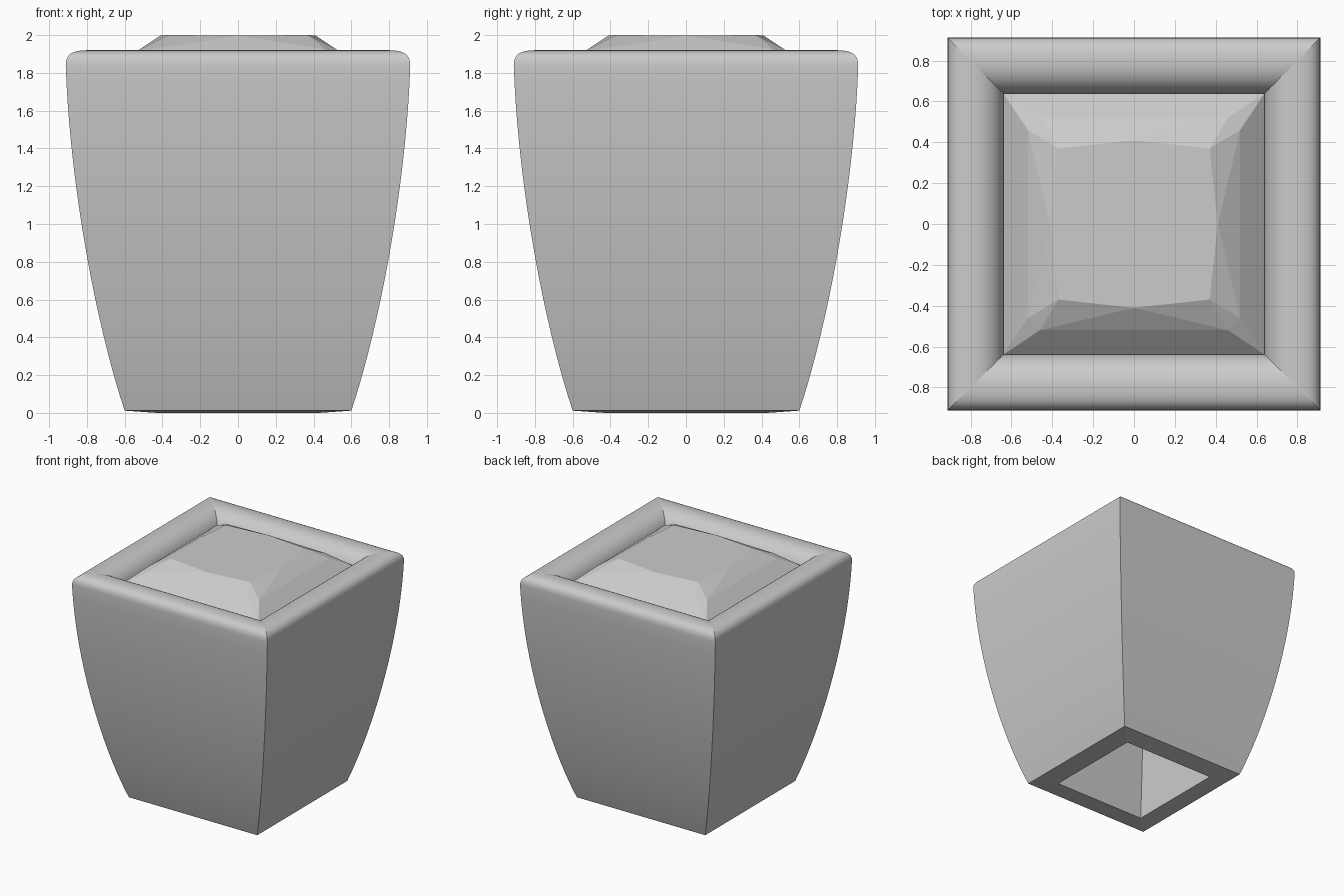
import bpy, bmesh
from mathutils import Vector
from mathutils.geometry import interpolate_bezier

if "Cube" in bpy.data.objects:
    bpy.data.objects.remove(bpy.data.objects["Cube"])


def curve(a, b, c, d, n):
    pts = [Vector((p[0], 0, p[1])) for p in (a, b, c, d)]
    return [(p.x, p.z) for p in interpolate_bezier(*pts, n)][:-1]


def finish(bm, name):
    bmesh.ops.recalc_face_normals(bm, faces=bm.faces)
    mesh = bpy.data.meshes.new(name)
    bm.to_mesh(mesh)
    bm.free()
    ob = bpy.data.objects.new(name, mesh)
    bpy.context.collection.objects.link(ob)
    return ob


def bridge(bm, r0, r1, smooth=False):
    n = len(r0)
    for i in range(n):
        j = (i + 1) % n
        bm.faces.new((r0[i], r0[j], r1[j], r1[i])).smooth = smooth


# Planter: closed profile (half width, height) swept round a square
profile = (
    curve((0.60, 0.012), (0.75, 0.46), (0.89, 1.2), (0.912, 1.84), 20)
    + curve((0.912, 1.84), (0.912, 1.90), (0.875, 1.92), (0.80, 1.92), 9)
    + curve((0.80, 1.92), (0.72, 1.92), (0.645, 1.87), (0.635, 1.77), 12)
    + curve((0.635, 1.77), (0.61, 1.2), (0.54, 0.5), (0.43, 0.0), 14)
    + [(0.43, 0.0)]
)
SIGNS = ((1, 1), (-1, 1), (-1, -1), (1, -1))
bm = bmesh.new()
rings = [[bm.verts.new((w * sx, w * sy, z)) for sx, sy in SIGNS]
         for w, z in profile]
for k, ring in enumerate(rings):
    bridge(bm, ring, rings[(k + 1) % len(rings)], True)
# sharp mitred corners and sharp foot edges
for e in bm.edges:
    a, b = (v.co for v in e.verts)
    if abs(a.z - b.z) > 1e-5 or (a - b).length < 0.4 or a.z < 0.02:
        e.smooth = False
finish(bm, "planter")

# Soil: faceted mound inside the rim
bm = bmesh.new()
corner, mid, top = [], [], []
edge_mid = ((0, 0.41), (-0.41, 0), (0, -0.41), (0.41, 0))
for i, (sx, sy) in enumerate(SIGNS):
    corner.append(bm.verts.new((0.638 * sx, 0.638 * sy, 1.82)))
    pair = [bm.verts.new((0.52 * sx, 0.46 * sy, 1.925)),
            bm.verts.new((0.46 * sx, 0.52 * sy, 1.925))]
    mid.append(pair if sx * sy > 0 else pair[::-1])
    top.append((bm.verts.new((0.37 * sx, 0.37 * sy, 2.0)),
                bm.verts.new((*edge_mid[i], 1.998))))
for i in range(4):
    j = (i + 1) % 4
    a, b = mid[i]
    c = mid[j][0]
    t, m = top[i]
    bm.faces.new((corner[i], a, b))
    bm.faces.new((corner[i], b, c, corner[j]))
    bm.faces.new((a, t, b))
    bm.faces.new((b, t, m))
    bm.faces.new((b, m, c))
    bm.faces.new((c, m, top[j][0]))
bm.faces.new([v for pair in top for v in pair])
finish(bm, "soil")
